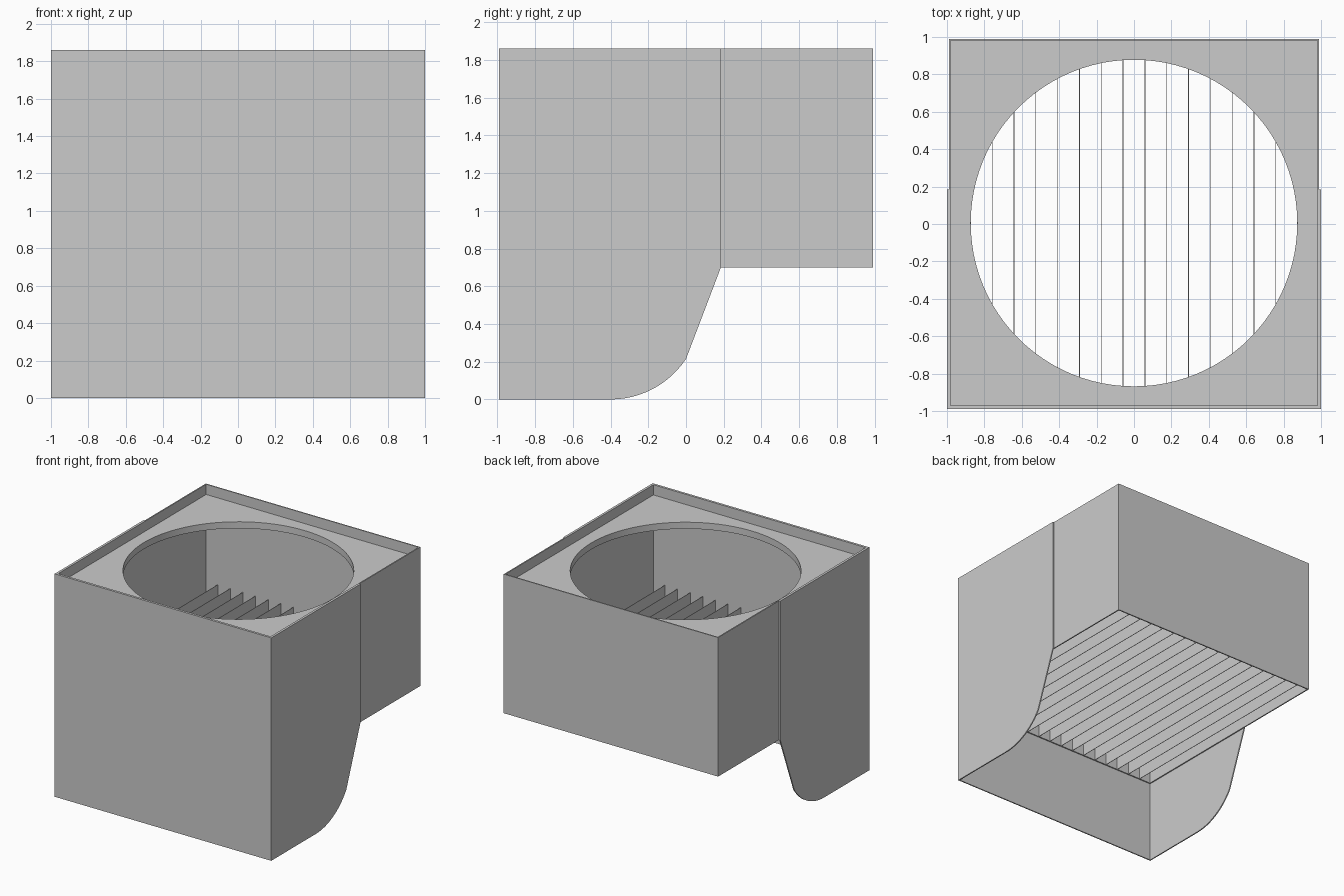
import bpy, bmesh, math

if "Cube" in bpy.data.objects:
    bpy.data.objects.remove(bpy.data.objects["Cube"])

H = 1.86           # overall height
Z_BASE = 0.70      # underside of the upper housing
T = 0.01           # sheet thickness
CY = 0.005         # centre of the inner housing in y
IX, IY = 0.98, 0.975   # inner half sizes of the housing


def finish(name, bm):
    bmesh.ops.recalc_face_normals(bm, faces=bm.faces)
    mesh = bpy.data.meshes.new(name)
    bm.to_mesh(mesh)
    bm.free()
    obj = bpy.data.objects.new(name, mesh)
    bpy.context.collection.objects.link(obj)
    return obj


def prism(name, points, vec):
    """Extrude a closed planar outline along vec."""
    bm = bmesh.new()
    face = bm.faces.new([bm.verts.new(p) for p in points])
    ext = bmesh.ops.extrude_face_region(bm, geom=[face], use_keep_orig=True)
    bmesh.ops.translate(bm, vec=vec,
                        verts=[g for g in ext["geom"] if isinstance(g, bmesh.types.BMVert)])
    return finish(name, bm)


def box(name, lo, hi):
    pts = [(lo[0], lo[1], lo[2]), (hi[0], lo[1], lo[2]),
           (hi[0], hi[1], lo[2]), (lo[0], hi[1], lo[2])]
    return prism(name, pts, (0, 0, hi[2] - lo[2]))


def loft(name, loops):
    """Closed band of quads through equal-length loops, joined last to first."""
    bm = bmesh.new()
    rings = [[bm.verts.new(p) for p in lp] for lp in loops]
    n = len(rings[0])
    for a, b in zip(rings, rings[1:] + rings[:1]):
        for i in range(n):
            j = (i + 1) % n
            bm.faces.new((a[i], a[j], b[j], b[i]))
    return finish(name, bm)


def rect(hx, hy, z):
    return [(sx * hx, CY + sy * hy, z) for sx, sy in ((-1, -1), (1, -1), (1, 1), (-1, 1))]


# Upper housing: open rectangular tube
loft("upper_housing", [rect(IX, IY, Z_BASE), rect(IX + T, IY + T, Z_BASE),
                       rect(IX + T, IY + T, H), rect(IX, IY, H)])

# Outer shell: front sheet and two curved-bottom side cheeks
box("front_panel", (-1, CY - IY - 2 * T, 0), (1, CY - IY - T, H))
R = 0.48
arc = [(-0.40 + R * math.sin(a), R - R * math.cos(a))
       for a in (math.radians(56.5) * i / 12 for i in range(13))]
profile = [(CY - IY - T, H), (CY - IY - T, 0)] + arc + [(0.185, Z_BASE), (0.185, H)]
for side, x in (("left", -1), ("right", 1 - T)):
    prism(side + "_cheek", [(x, y, z) for y, z in profile], (T, 0, 0))

# Recessed top plate with round opening
N, RAD = 96, 0.873
Z_TOP, Z_LOW = 1.775, 1.72


def circle(z):
    return [(RAD * math.cos(2 * math.pi * i / N), CY + RAD * math.sin(2 * math.pi * i / N), z)
            for i in range(N)]


def border(z):
    pts = []
    for i in range(N):
        c, s = math.cos(2 * math.pi * i / N), math.sin(2 * math.pi * i / N)
        m = max(abs(c), abs(s))
        pts.append((IX * c / m, CY + IY * s / m, z))
    return pts


plate = loft("top_plate", [circle(Z_LOW), border(Z_LOW), border(Z_TOP), circle(Z_TOP)])
bpy.context.view_layer.objects.active = plate
plate.select_set(True)
bpy.ops.object.shade_smooth_by_angle(angle=math.radians(30))

# Row of thin upright slats running front to back
PITCH = 0.1166
for i in range(16):
    x = (i - 7.5) * PITCH
    box(f"slat_{i + 1}", (x - 0.002, CY - IY, Z_BASE), (x + 0.002, CY + IY, 1.05))
